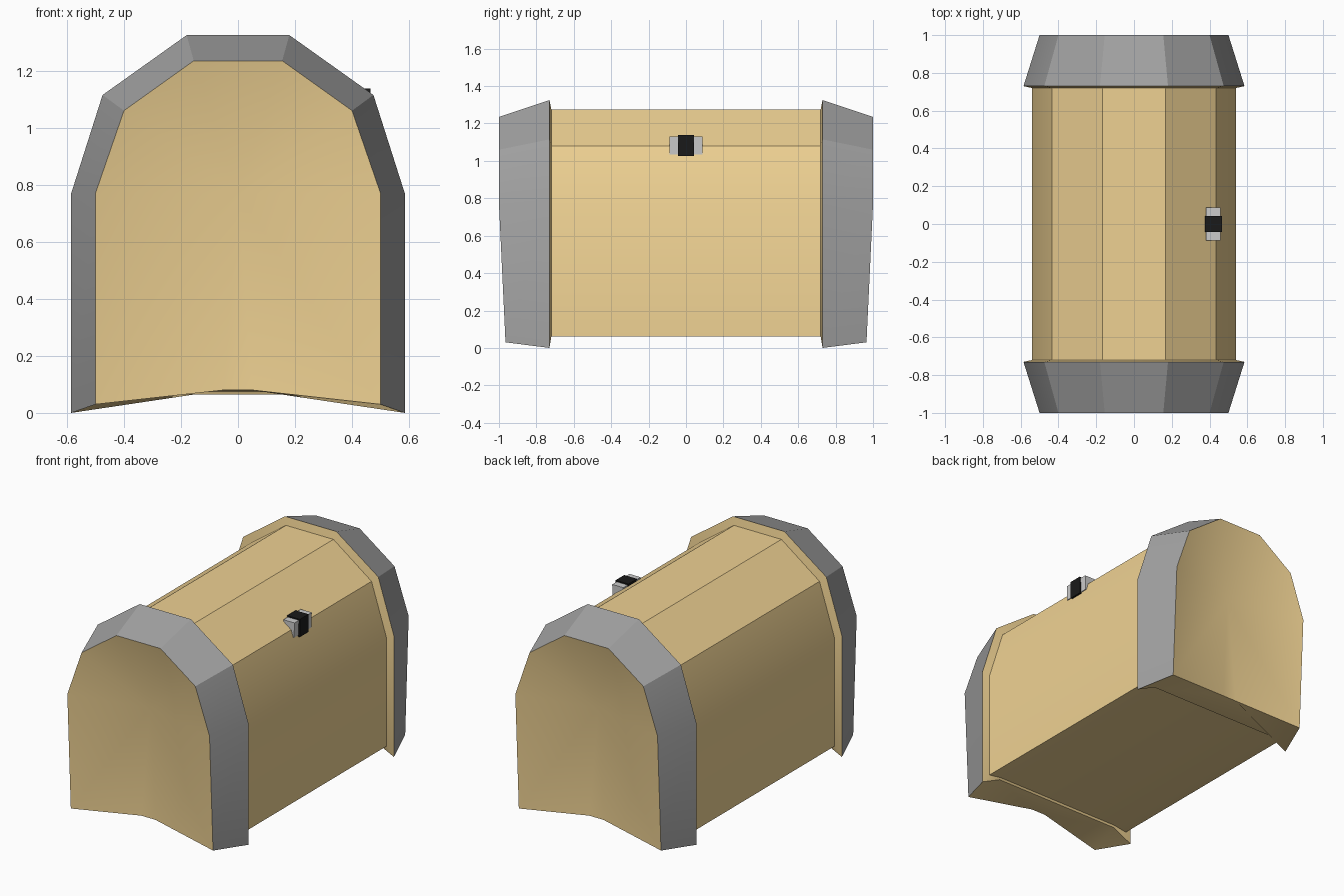
import bpy

if "Cube" in bpy.data.objects:
    bpy.data.objects.remove(bpy.data.objects["Cube"])

def material(name, rgb):
    m = bpy.data.materials.new(name)
    m.diffuse_color = (*rgb, 1)
    m.use_nodes = True
    m.node_tree.nodes["Principled BSDF"].inputs["Base Color"].default_value = m.diffuse_color
    return m

TAN = material("tan", (0.86, 0.64, 0.29))
STEEL = material("steel", (0.36, 0.36, 0.36))
SILVER = material("silver", (0.52, 0.52, 0.52))
BLACK = material("black", (0.01, 0.01, 0.01))

# Half sections (x, z): floor point, bottom corner, shoulder, haunch, crown
END = [(.05, .08), (.5, .03), (.5, .77), (.4, 1.06), (.155, 1.235)]
LIP = [(.45, .065), (.585, 0), (.585, .77), (.475, 1.115), (.18, 1.325)]
BARREL = [(.45, .075), (.54, .06), (.54, .75), (.435, 1.08), (.167, 1.275)]
END_Y = [.90, .965, 1, 1, 1]
SIDES, ALL, FLOOR = range(1, 8), range(10), (8, 9, 0)

def ring(half, ys):
    """Full 10-point ring, mirrored from the half section."""
    right = [(x, y, z) for (x, z), y in zip(half, ys)]
    return right + [(-x, y, z) for x, y, z in reversed(right)]

def build(name, verts, faces, mat, smooth=True):
    me = bpy.data.meshes.new(name)
    me.from_pydata(verts, [], faces)
    me.materials.append(mat)
    ob = bpy.data.objects.new(name, me)
    bpy.context.collection.objects.link(ob)
    if smooth:
        bpy.ops.object.select_all(action='DESELECT')
        ob.select_set(True)
        bpy.context.view_layer.objects.active = ob
        bpy.ops.object.shade_smooth_by_angle(angle=0.5236)
    return ob

def loft(name, rings, sides, mat):
    """Skin rings ordered from front to back."""
    verts = [p for r in rings for p in r]
    faces = []
    for k in range(len(rings) - 1):
        a, b = k * 10, k * 10 + 10
        for i in sides:
            j = (i + 1) % 10
            faces.append((a + i, b + i, b + j, a + j))
    return build(name, verts, faces, mat)

# Barrel body, with the tan inner lips of both end bands
loft("barrel", [ring(h, [y] * 5) for h, y in
                ((LIP, -.73), (BARREL, -.72), (BARREL, .72), (LIP, .73))], ALL, TAN)

for side, s in (("front", -1), ("back", 1)):
    end = ring(END, [s * y for y in END_Y])
    pair = [end, ring(LIP, [s * .73] * 5)]
    if s > 0:
        pair.reverse()
    # Steel band and the floor beneath it
    loft(side + "_band", pair, SIDES, STEEL)
    loft(side + "_floor", pair, FLOOR, TAN)
    # Sunken end panel fanned around its centre
    fan = [(10, i, (i + 1) % 10) for i in range(10)]
    if s > 0:
        fan = [f[::-1] for f in fan]
    build(side + "_panel", end + [(0, s * .88, .77)], fan, TAN)

def prism(name, profile, half, mat):
    """Extrude an anticlockwise x-z profile along y."""
    n = len(profile)
    verts = [(x, y, z) for y in (-half, half) for x, z in profile]
    faces = [tuple(range(n)), tuple(reversed(range(n, 2 * n)))]
    faces += [(i, n + i, n + (i + 1) % n, (i + 1) % n) for i in range(n)]
    build(name, verts, faces, mat, smooth=False)

# Latch on the right-hand edge
prism("latch_plate", [(.40, 1.035), (.455, 1.035), (.458, 1.13), (.38, 1.13)], .087, SILVER)
prism("latch_clasp", [(.40, 1.025), (.465, 1.025), (.465, 1.138), (.375, 1.138)], .043, BLACK)
